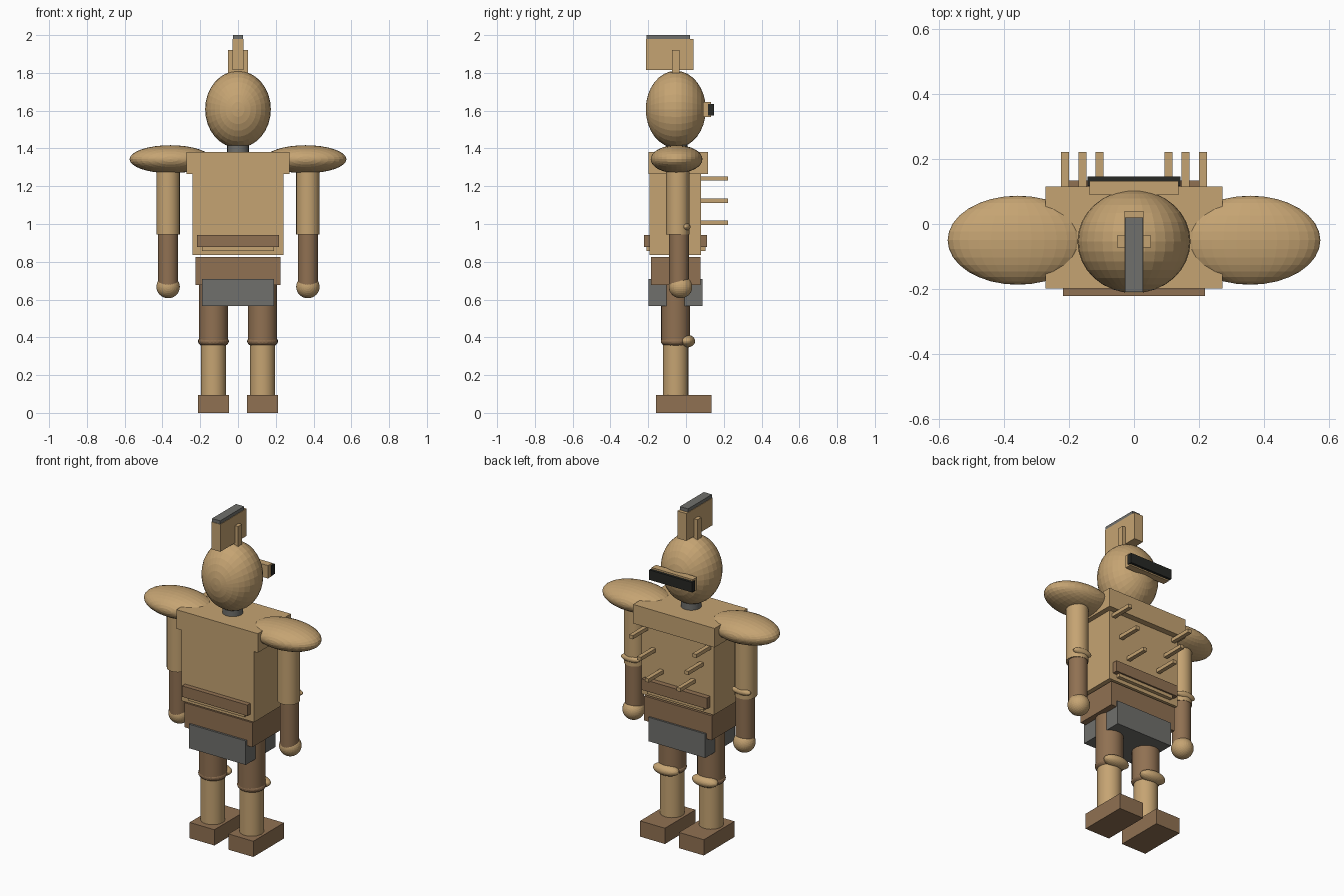
import bpy, math

cube = bpy.data.objects.get("Cube")
if cube:
    bpy.data.objects.remove(cube, do_unlink=True)


def material(name, rgb):
    m = bpy.data.materials.new(name)
    m.use_nodes = True
    m.diffuse_color = (*rgb, 1)
    m.node_tree.nodes["Principled BSDF"].inputs["Base Color"].default_value = (*rgb, 1)
    return m


TAN = material("tan", (0.56, 0.37, 0.17))
BROWN = material("brown", (0.28, 0.165, 0.085))
GREY = material("grey", (0.16, 0.16, 0.15))
BLACK = material("black", (0.02, 0.021, 0.018))


def finish(name, mat):
    ob = bpy.context.object
    ob.name = name
    ob.data.materials.append(mat)
    bpy.ops.object.transform_apply(location=False, rotation=True, scale=True)
    return ob


def box(name, mat, x, y, z):
    """Box from (min, max) ranges on each axis."""
    ranges = (x, y, z)
    bpy.ops.mesh.primitive_cube_add(size=1, location=[(a + b) / 2 for a, b in ranges])
    bpy.context.object.scale = [b - a for a, b in ranges]
    return finish(name, mat)


def tube(name, mat, x, y, z, radius):
    """Upright cylinder spanning the z range."""
    bpy.ops.mesh.primitive_cylinder_add(
        vertices=24, radius=radius, depth=z[1] - z[0], location=(x, y, sum(z) / 2))
    ob = finish(name, mat)
    bpy.ops.object.shade_smooth_by_angle(angle=math.radians(30))
    return ob


def ball(name, mat, centre, radii):
    """Faceted ellipsoid with its poles along y."""
    bpy.ops.mesh.primitive_uv_sphere_add(
        segments=32, ring_count=16, location=centre, rotation=(math.pi / 2, 0, 0))
    bpy.context.object.scale = (radii[0], radii[2], radii[1])
    return finish(name, mat)


# Torso
box("hip_plate", GREY, (-.19, .19), (-.198, .088), (.565, .71))
box("pelvis", BROWN, (-.226, .226), (-.186, .077), (.677, .825))
box("torso", TAN, (-.242, .242), (-.193, .08), (.835, 1.27))
box("belt_trim", TAN, (-.19, .19), (-.208, .102), (.857, .89))
box("belt", BROWN, (-.218, .218), (-.222, .112), (.877, .943))
box("chest", TAN, (-.272, .272), (-.199, .116), (1.265, 1.38))

# Head with visor and crest
tube("neck", GREY, 0, -.05, (1.35, 1.45), .057)
ball("head", TAN, (0, -.054, 1.607), (.174, .159, .204))
box("visor_mount", TAN, (-.137, .137), (.09, .132), (1.567, 1.645))
box("visor", BLACK, (-.143, .143), (.117, .147), (1.575, 1.635))
box("crest", TAN, (-.03, .03), (-.212, .04), (1.815, 1.98))
box("crest_cap", GREY, (-.027, .027), (-.209, .02), (1.98, 2.0))
box("crest_brace", TAN, (-.052, .052), (-.073, -.035), (1.79, 1.92))

# Limbs and torso pegs, repeated on both sides
for side, s in (("left", 1), ("right", -1)):
    leg, arm = s * .13, s * .37
    box(side + "_foot", BROWN, (leg - .083, leg + .083), (-.158, .134), (0, .095))
    tube(side + "_shin", TAN, leg, -.055, (.09, .4), .067)
    tube(side + "_thigh", BROWN, leg, -.055, (.37, .7), .077)
    ball(side + "_knee_joint", BROWN, (leg, -.055, .378), (.081, .078, .036))
    ball(side + "_knee_pad", TAN, (leg, .004, .38), (.082, .044, .034))

    ball(side + "_shoulder", TAN, (s * .358, -.05, 1.343), (.216, .137, .074))
    tube(side + "_upper_arm", TAN, arm, -.044, (.945, 1.33), .062)
    tube(side + "_forearm", BROWN, arm, -.037, (.66, .95), .053)
    ball(side + "_elbow_pad", TAN, (arm, 0, .985), (.062, .024, .022))
    ball(side + "_hand", TAN, (arm, -.029, .667), (.062, .062, .06))

    for i, z in enumerate((1.24, 1.123, 1.007)):
        x = s * (.212 - .053 * i)
        box(f"{side}_peg_{i + 1}", TAN, (x - .0125, x + .0125), (.06, .222),
            (z - .011, z + .011))
